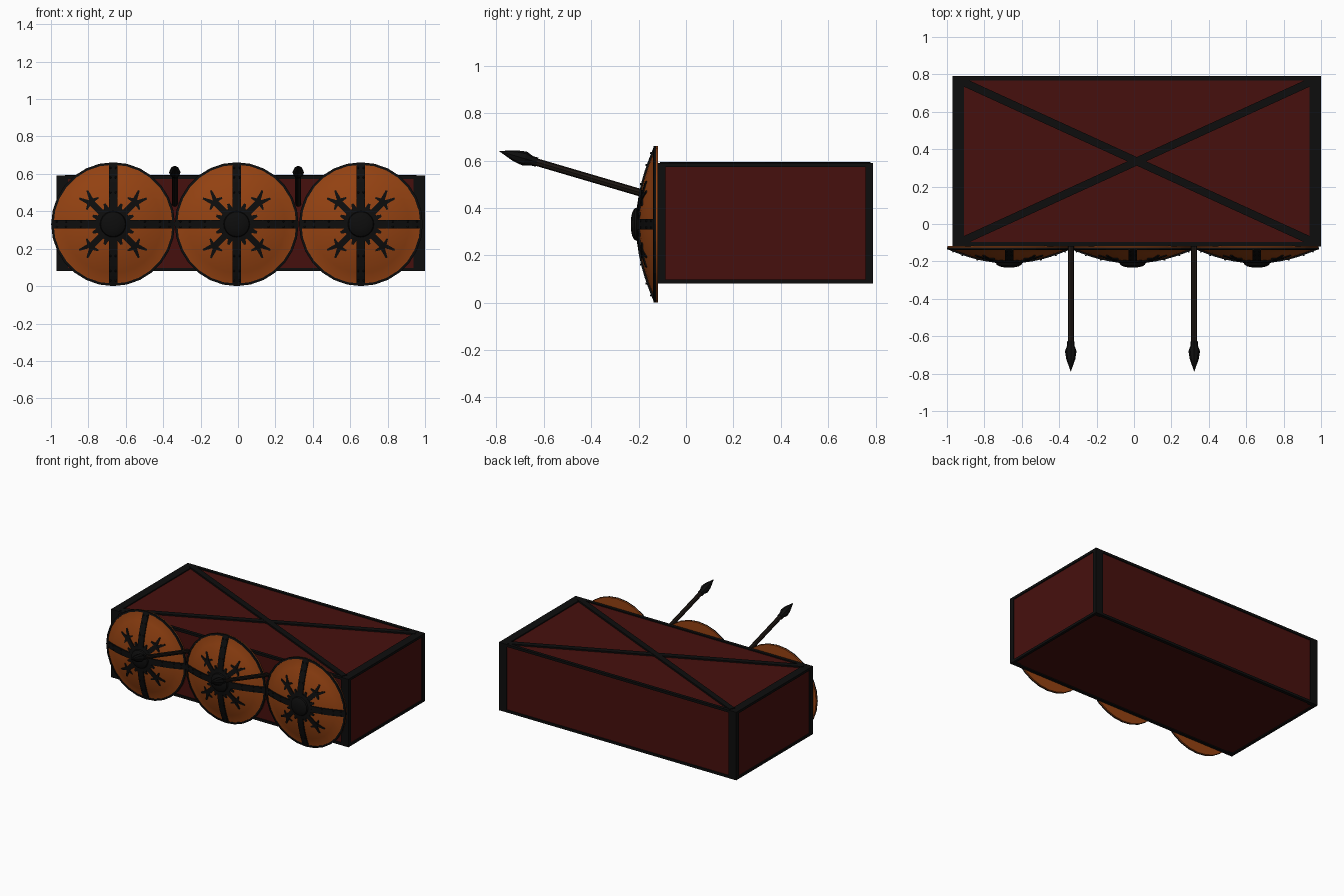
import bpy, bmesh, math
from mathutils import Vector, Matrix

if "Cube" in bpy.data.objects:
    bpy.data.objects.remove(bpy.data.objects["Cube"])


def material(name, rgb):
    m = bpy.data.materials.new(name)
    m.diffuse_color = (*rgb, 1)
    m.use_nodes = True
    m.node_tree.nodes["Principled BSDF"].inputs["Base Color"].default_value = m.diffuse_color
    return m


RED = material("dark_red_wood", (0.062, 0.005, 0.004))
IRON = material("black_iron", (0.004, 0.004, 0.004))
ORANGE = material("orange_wood", (0.30, 0.055, 0.006))
SHAFT = material("dark_wood", (0.012, 0.008, 0.006))


def finish(name, bm, mat, smooth=False):
    bmesh.ops.recalc_face_normals(bm, faces=bm.faces)
    me = bpy.data.meshes.new(name)
    bm.to_mesh(me)
    bm.free()
    me.materials.append(mat)
    ob = bpy.data.objects.new(name, me)
    bpy.context.collection.objects.link(ob)
    if smooth:
        bpy.ops.object.select_all(action='DESELECT')
        ob.select_set(True)
        bpy.context.view_layer.objects.active = ob
        bpy.ops.object.shade_smooth_by_angle(angle=math.radians(30))
    return ob


def add_box(bm, x0, x1, y0, y1, z0, z1, rot=0):
    c = Vector(((x0 + x1) / 2, (y0 + y1) / 2, (z0 + z1) / 2))
    mat = Matrix.Translation(c) @ Matrix.Rotation(rot, 4, 'Z') @ Matrix.Diagonal((x1 - x0, y1 - y0, z1 - z0, 1))
    bmesh.ops.create_cube(bm, size=1, matrix=mat)


def add_lathe(bm, profile, matrix, sides):
    """Spin (radius, height) pairs around local z."""
    rings = []
    for r, h in profile:
        if r == 0:
            rings.append([bm.verts.new(matrix @ Vector((0, 0, h)))] * sides)
        else:
            rings.append([bm.verts.new(matrix @ Vector((r * math.cos(a), r * math.sin(a), h)))
                          for a in (2 * math.pi * i / sides for i in range(sides))])
    for a, b in zip(rings, rings[1:]):
        for i in range(sides):
            j = (i + 1) % sides
            bm.faces.new(list(dict.fromkeys((a[i], a[j], b[j], b[i]))))


# Crate body
X0, X1, Y0, Y1, Z0, Z1 = -0.97, 1.0, -0.12, 0.79, 0.08, 0.59
bm = bmesh.new()
g = 0.008
add_box(bm, X0 + g, X1 - g, Y0 + g, Y1 - g, Z0 + g, Z1 - g)
finish("crate_body", bm, RED)

# Iron edging: posts and beams
bm = bmesh.new()
PX, PY, BZ, BY = 0.062, 0.033, 0.018, 0.024
for xa, xb in ((X0, X0 + PX), (X1 - PX, X1)):
    for ya, yb in ((Y0, Y0 + PY), (Y1 - PY, Y1)):
        add_box(bm, xa, xb, ya, yb, Z0, Z1)
    add_box(bm, xa, xb, Y0 + PY, Y1 - PY, Z1 - BZ, Z1)
for xa, xb in ((X0, X0 + 0.02), (X1 - 0.02, X1)):
    add_box(bm, xa, xb, Y0 + PY, Y1 - PY, Z0, Z0 + BZ)
for ya, yb in ((Y0, Y0 + BY), (Y1 - BY, Y1)):
    for za, zb in ((Z0, Z0 + BZ), (Z1 - BZ, Z1)):
        add_box(bm, X0 + PX, X1 - PX, ya, yb, za, zb)
finish("crate_edging", bm, IRON)

# Crossed straps on the lid
bm = bmesh.new()
cx, cy = (X0 + X1) / 2, (Y0 + Y1) / 2
hx, hy = 0.93, 0.425
half, ang = math.hypot(hx, hy), math.atan2(hy, hx)
for s, top in ((1, 0.592), (-1, 0.594)):
    add_box(bm, cx - half, cx + half, cy - 0.021, cy + 0.021, 0.575, top, s * ang)
finish("lid_cross_straps", bm, IRON)

# Shields
R, SZ = 0.33, 0.331


def dome(r):
    return 0.012 + 0.073 * max(0, 1 - (r / 0.32) ** 2)


def add_band(bm, p, q, w0, w1, lift=0.008, steps=6):
    """Strip from p to q that hugs the shield dome."""
    p, q = Vector(p), Vector(q)
    d = (q - p).normalized()
    n = Vector((-d.y, d.x))
    rows = []
    for i in range(steps + 1):
        t = i / steps
        c, w = p.lerp(q, t), (w0 + (w1 - w0) * t) / 2
        row = []
        for s, up in ((-1, -0.006), (-1, lift), (1, lift), (1, -0.006)):
            v = c + n * w * s
            row.append(bm.verts.new((v.x, v.y, dome(v.length) + up)))
        rows.append(row)
    for a, b in zip(rows, rows[1:]):
        for i in range(4):
            j = (i + 1) % 4
            bm.faces.new((a[i], a[j], b[j], b[i]))
    bm.faces.new(rows[0])
    bm.faces.new(rows[-1])


def polar(r, t, a):
    return (r * math.cos(a) - t * math.sin(a), r * math.sin(a) + t * math.cos(a))


ID = Matrix.Identity(4)
for k, sx in enumerate((-0.668, -0.007, 0.657)):
    # local z of the shield points to the front
    place = Matrix.Translation((sx, -0.118, SZ)) @ Matrix.Rotation(math.pi / 2, 4, 'X')
    tag = ("left", "middle", "right")[k]

    bm = bmesh.new()
    prof = [(0, 0), (R, 0), (R, 0.014)] + [(r, dome(r)) for r in (0.312, 0.26, 0.2, 0.14, 0.07)] + [(0, dome(0))]
    add_lathe(bm, prof, ID, 28)
    bm.transform(place)
    finish(f"shield_board_{tag}", bm, ORANGE, True)

    bm = bmesh.new()
    add_lathe(bm, [(R + 0.001, 0.008), (R + 0.001, 0.018), (R - 0.012, 0.021), (R - 0.012, 0.008)], ID, 28)
    for i in range(4):
        # straight strap with rivets
        a = i * math.pi / 2
        add_band(bm, polar(0.03, 0, a), polar(0.322, 0, a), 0.046, 0.046)
        for r in (0.17, 0.25, 0.3):
            for t in (-0.014, 0.014):
                x, y = polar(r, t, a)
                add_lathe(bm, [(0.006, 0), (0.004, 0.005), (0, 0.006)],
                          Matrix.Translation((x, y, dome(r) + 0.007)), 6)
        # diagonal forked ornament
        a += math.pi / 4
        add_band(bm, polar(0.05, 0, a), polar(0.175, 0, a), 0.034, 0.034, 0.006)
        for s in (-1, 1):
            add_band(bm, polar(0.165, 0.006 * s, a), polar(0.225, 0.03 * s, a), 0.026, 0.01, 0.005, 2)
            add_band(bm, polar(0.172, 0, a), polar(0.155, 0.045 * s, a), 0.026, 0.008, 0.005, 2)
            # short spike beside each strap
            b = a + s * 0.39
            add_band(bm, polar(0.06, 0, b), polar(0.118, 0, b), 0.04, 0.012, 0.006, 2)
    bm.transform(place)
    finish(f"shield_ironwork_{tag}", bm, IRON)

    bm = bmesh.new()
    add_lathe(bm, [(0.094, 0.07), (0.094, 0.086), (0.07, 0.09), (0.066, 0.1), (0.05, 0.109), (0.026, 0.114), (0, 0.115)],
              ID, 20)
    bm.transform(place)
    finish(f"shield_boss_{tag}", bm, IRON, True)

# Spears poking out between the shields
base, tip = Vector((0, -0.11, 0.44)), Vector((0, -0.79, 0.64))
length = (tip - base).length
turn = (tip - base).to_track_quat('Z', 'Y').to_matrix().to_4x4()
for tag, sx in (("left", -0.338), ("right", 0.322)):
    place = Matrix.Translation(base + Vector((sx, 0, 0))) @ turn
    bm = bmesh.new()
    add_lathe(bm, [(0, 0), (0.016, 0), (0.016, length - 0.13), (0, length - 0.13)], place, 8)
    finish(f"spear_shaft_{tag}", bm, SHAFT, True)
    bm = bmesh.new()
    h = length
    add_lathe(bm, [(0, h - 0.168), (0.02, h - 0.168), (0.02, h - 0.145), (0.031, h - 0.115), (0.024, h - 0.07), (0, h)],
              place, 8)
    finish(f"spear_head_{tag}", bm, IRON)
